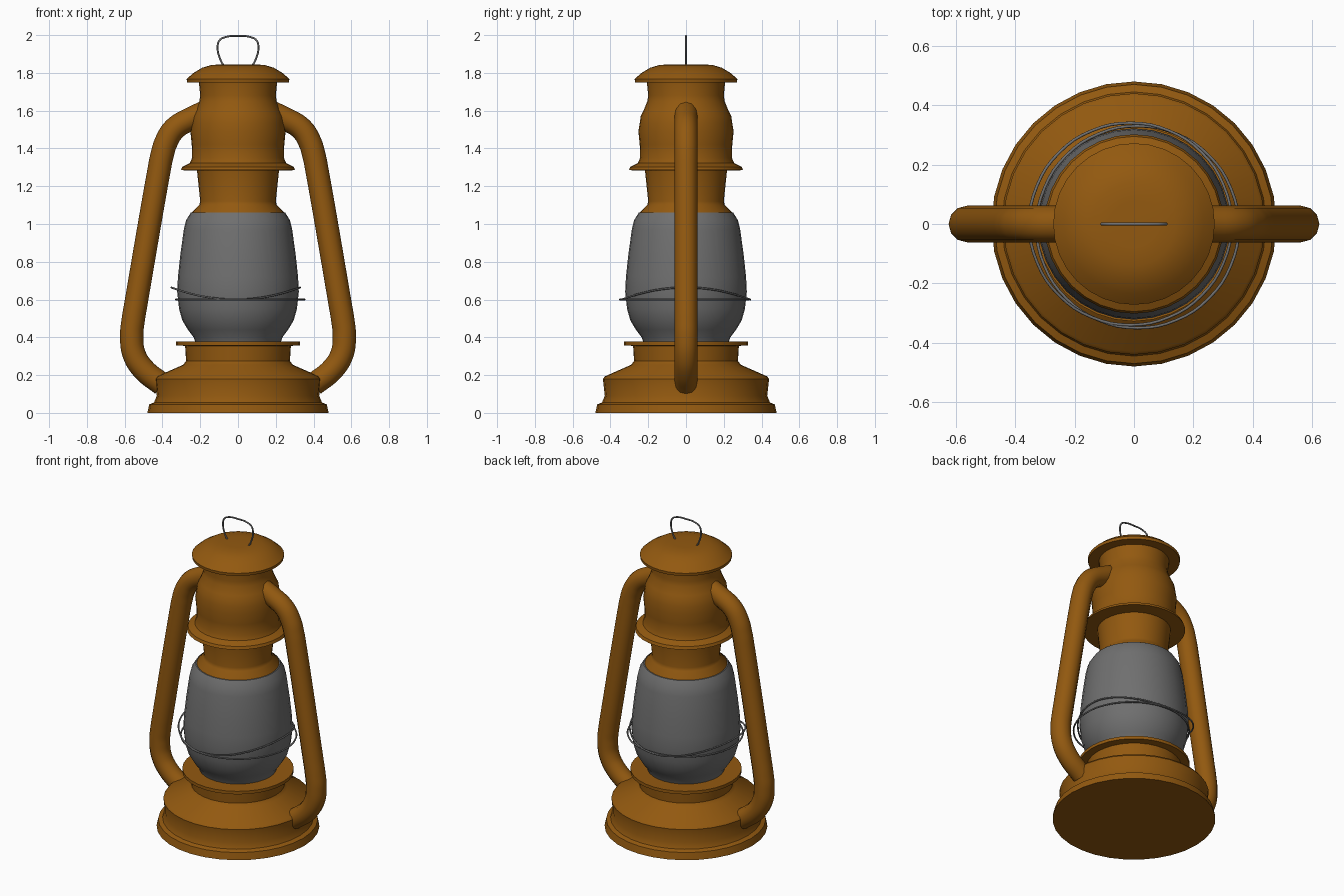
import bpy
import bmesh
import math
from mathutils import Matrix

cube = bpy.data.objects.get("Cube")
if cube:
    bpy.data.objects.remove(cube, do_unlink=True)


def material(name, rgb):
    mat = bpy.data.materials.new(name)
    mat.use_nodes = True
    color = (*rgb, 1)
    mat.diffuse_color = color
    mat.node_tree.nodes["Principled BSDF"].inputs["Base Color"].default_value = color
    return mat


AMBER = material("amber_paint", (0.29, 0.1, 0.005))
GREY = material("grey", (0.16, 0.16, 0.16))


def activate(obj):
    bpy.ops.object.select_all(action='DESELECT')
    obj.select_set(True)
    bpy.context.view_layer.objects.active = obj


def lathe(name, profile, mat, sides=32):
    """Revolve (radius, height) points around z into a closed solid."""
    bm = bmesh.new()
    points = [(0, profile[0][1]), *profile, (0, profile[-1][1])]
    verts = [bm.verts.new((r, 0, z)) for r, z in points]
    edges = [bm.edges.new(pair) for pair in zip(verts, verts[1:])]
    bmesh.ops.spin(bm, geom=verts + edges, cent=(0, 0, 0), axis=(0, 0, 1),
                   angle=math.tau, steps=sides, use_duplicate=False)
    bmesh.ops.remove_doubles(bm, verts=bm.verts, dist=0.0005)
    bmesh.ops.recalc_face_normals(bm, faces=bm.faces)
    mesh = bpy.data.meshes.new(name)
    bm.to_mesh(mesh)
    bm.free()
    obj = bpy.data.objects.new(name, mesh)
    bpy.context.collection.objects.link(obj)
    mesh.materials.append(mat)
    activate(obj)
    bpy.ops.object.shade_smooth_by_angle(angle=math.radians(40))
    return obj


def tube(name, path, radius, mat, cyclic=False, smoothness=6):
    """Round tube along a smooth path."""
    curve = bpy.data.curves.new(name, 'CURVE')
    curve.dimensions = '3D'
    curve.bevel_depth = radius
    curve.bevel_resolution = 4
    curve.resolution_u = smoothness
    curve.use_fill_caps = True
    spline = curve.splines.new('BEZIER')
    spline.bezier_points.add(len(path) - 1)
    for point, co in zip(spline.bezier_points, path):
        point.co = co
        point.handle_left_type = point.handle_right_type = 'AUTO'
    spline.use_cyclic_u = cyclic
    curve.materials.append(mat)
    obj = bpy.data.objects.new(name, curve)
    bpy.context.collection.objects.link(obj)
    activate(obj)
    bpy.ops.object.convert(target='MESH')
    obj = bpy.context.object
    bpy.ops.object.shade_smooth_by_angle(angle=math.radians(50))
    return obj


# Fuel tank with foot, sloped shoulder and burner plate
lathe("base_tank", [
    (0.48, 0), (0.47, 0.045), (0.445, 0.055), (0.43, 0.09), (0.44, 0.18),
    (0.43, 0.193), (0.29, 0.255), (0.275, 0.275), (0.28, 0.355),
    (0.328, 0.357), (0.328, 0.377), (0.23, 0.377)], AMBER)

# Barrel-shaped globe
lathe("globe", [
    (0.225, 0.37), (0.235, 0.40), (0.265, 0.44), (0.295, 0.49), (0.312, 0.55),
    (0.322, 0.64), (0.318, 0.72), (0.305, 0.84), (0.287, 0.97),
    (0.275, 1.02), (0.25, 1.06)], GREY)

# Chimney with collar, flared ring and bulged upper section
lathe("chimney", [
    (0.245, 1.052), (0.242, 1.065), (0.205, 1.10), (0.20, 1.12),
    (0.217, 1.282), (0.302, 1.285), (0.295, 1.303), (0.255, 1.322),
    (0.243, 1.35), (0.245, 1.42), (0.252, 1.49), (0.245, 1.535),
    (0.24, 1.57), (0.225, 1.60), (0.205, 1.65), (0.20, 1.68),
    (0.208, 1.76)], AMBER)

# Domed lid
lathe("lid", [
    (0.27, 1.75), (0.272, 1.768), (0.235, 1.80), (0.19, 1.827),
    (0.14, 1.842), (0.08, 1.845)], AMBER)

# Side tubes joining tank and chimney
side = [(0.18, 1.59), (0.25, 1.557), (0.335, 1.505), (0.38, 1.435),
        (0.403, 1.36), (0.419, 1.28), (0.54, 0.58), (0.555, 0.49),
        (0.563, 0.41), (0.55, 0.31), (0.50, 0.23), (0.40, 0.15)]
for label, sign in (("left", 1), ("right", -1)):
    tube(label + "_side_tube", [(sign * x, 0, z) for x, z in side], 0.0615, AMBER)

# Wire loop on top of the lid
half = [(0.075, 1.835), (0.095, 1.875), (0.108, 1.93), (0.098, 1.972), (0.065, 1.99)]
loop = half + [(0, 1.995)] + [(-x, z) for x, z in reversed(half)]
tube("carry_loop", [(x, 0, z) for x, z in loop], 0.005, GREY)


# Guard wires: one level, one bent upward at the sides
def guard(name, cx, cy, radius, lift):
    path = []
    for i in range(16):
        a = math.tau * i / 16
        path.append((cx + radius * math.cos(a), cy + radius * math.sin(a),
                     0.6 + lift * math.cos(a) ** 2))
    tube(name, path, 0.005, GREY, cyclic=True, smoothness=4)


guard("level_guard_wire", 0.012, -0.01, 0.34, 0)
guard("bent_guard_wire", -0.012, 0, 0.34, 0.064)
